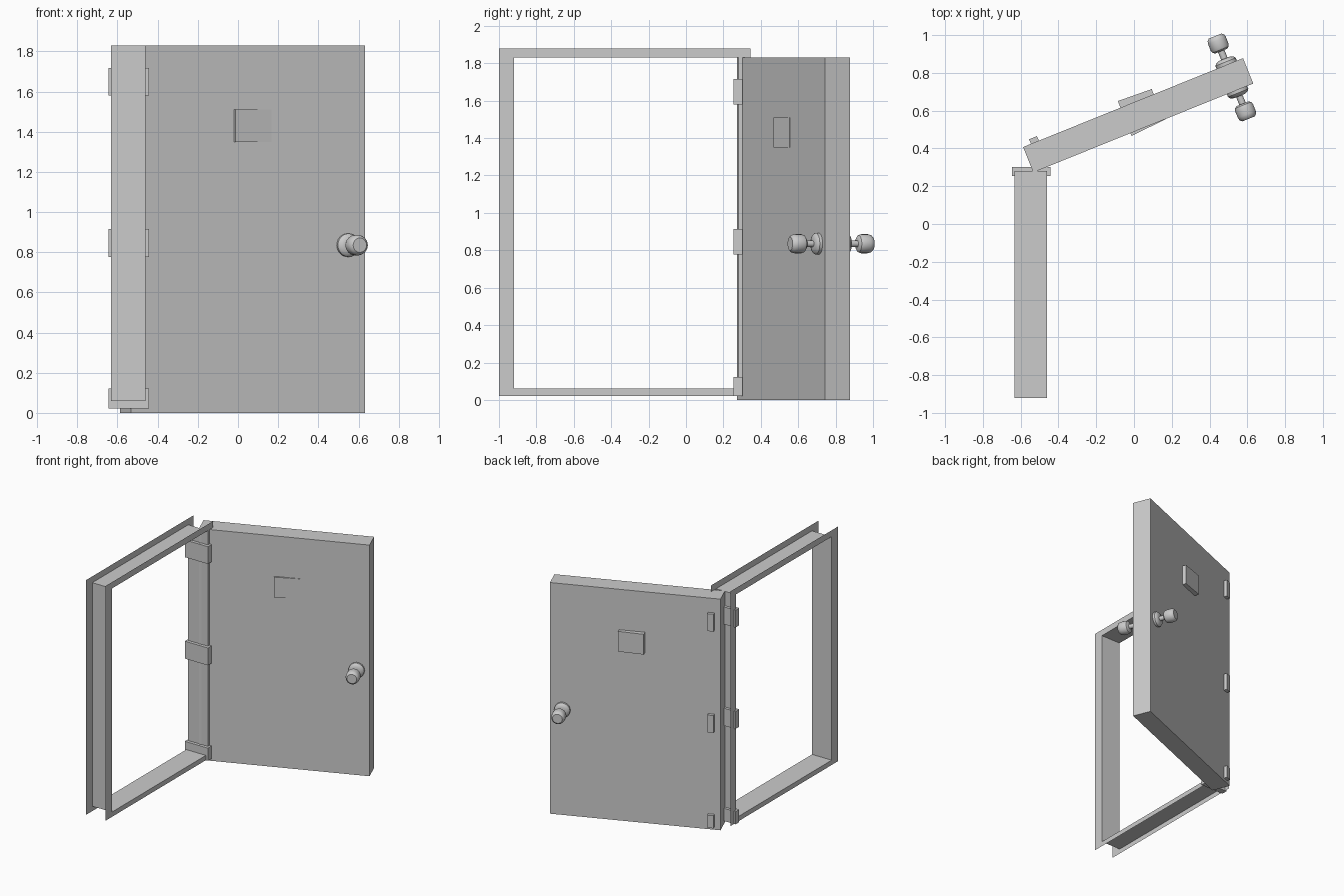
import bpy, bmesh, math
from mathutils import Matrix, Vector

cube = bpy.data.objects.get("Cube")
if cube:
    bpy.data.objects.remove(cube)

grey = bpy.data.materials.new("plain_grey")
grey.use_nodes = True
colour = (0.6, 0.6, 0.6, 1)
grey.diffuse_color = colour
grey.node_tree.nodes["Principled BSDF"].inputs["Base Color"].default_value = colour

ANGLE = math.radians(22)
HINGE_HEIGHTS = [(0.022, 0.122), (0.777, 0.915), (1.58, 1.717)]
# Door space: x along the width from the hinge, y through the thickness
DOOR = Matrix.Translation((-0.533, 0.273, 0)) @ Matrix.Rotation(ANGLE, 4, 'Z')
WIDTH, DEPTH, HEIGHT = 1.256, 0.145, 1.83


def finish(name, bm, matrix=Matrix()):
    bmesh.ops.recalc_face_normals(bm, faces=bm.faces)
    mesh = bpy.data.meshes.new(name)
    bm.to_mesh(mesh)
    bm.free()
    mesh.materials.append(grey)
    obj = bpy.data.objects.new(name, mesh)
    obj.matrix_world = matrix
    bpy.context.collection.objects.link(obj)
    return obj


def box(name, low, high, matrix=Matrix()):
    low, high = Vector(low), Vector(high)
    bm = bmesh.new()
    bmesh.ops.create_cube(bm, size=1)
    bmesh.ops.scale(bm, vec=high - low, verts=bm.verts)
    bmesh.ops.translate(bm, vec=(low + high) / 2, verts=bm.verts)
    return finish(name, bm, matrix)


def lathe(name, profile, matrix):
    """Spin (radius, height) points about z."""
    bm = bmesh.new()
    verts = [bm.verts.new((r, 0, z)) for r, z in profile]
    edges = [bm.edges.new(pair) for pair in zip(verts, verts[1:])]
    bmesh.ops.spin(bm, geom=verts + edges, cent=(0, 0, 0), axis=(0, 0, 1),
                   angle=math.tau, steps=24)
    bmesh.ops.remove_doubles(bm, verts=bm.verts, dist=1e-4)
    obj = finish(name, bm, matrix)
    bpy.ops.object.select_all(action='DESELECT')
    obj.select_set(True)
    bpy.context.view_layer.objects.active = obj
    bpy.ops.object.shade_smooth_by_angle(angle=math.radians(35))


# Sheet-metal channel frame: flange, web, flange
bm = bmesh.new()
outer = (-1.0, 0.345, 0.022, 1.88)
inner = (-0.92, 0.28, 0.06, 1.83)
loops = []
for x, (y0, y1, z0, z1) in ((-0.632, outer), (-0.632, inner),
                            (-0.46, inner), (-0.46, outer)):
    loops.append([bm.verts.new((x, y, z)) for y, z in
                  ((y0, z0), (y1, z0), (y1, z1), (y0, z1))])
for a, b in zip(loops, loops[1:]):
    for i in range(4):
        j = (i + 1) % 4
        bm.faces.new((a[i], a[j], b[j], b[i]))
finish("door_frame", bm)

# Door leaf
box("door_leaf", (0, 0, 0), (WIDTH, DEPTH, HEIGHT), DOOR)

# Hinges: a block on the post and a tab on the back of the leaf
for i, (z0, z1) in enumerate(HINGE_HEIGHTS):
    box(f"frame_hinge_{i + 1}", (-0.645, 0.255, z0), (-0.442, 0.302, z1))
    box(f"leaf_hinge_{i + 1}", (0.045, DEPTH - 0.02, z0),
        (0.09, DEPTH + 0.026, z1), DOOR)

# Viewing hatch, standing slightly askew on both faces
back = Matrix.Translation((-0.085, 0.651, 0)) @ Matrix.Rotation(math.radians(19.5), 4, 'Z')
box("hatch_back", (0, -0.07, 1.35), (0.19, 0, 1.51), back)
front = Matrix.Translation((-0.012, 0.467, 0)) @ Matrix.Rotation(math.radians(26), 4, 'Z')
box("hatch_front", (0, 0, 1.35), (0.2, 0.05, 1.51), front)

# Knobs on both faces: rosette, stem and rounded handle
rosette = [(0, -0.01), (0.058, -0.01), (0.058, 0.016), (0.05, 0.027), (0.03, 0.034), (0, 0.034)]
stem = [(0, 0.03), (0.018, 0.03), (0.018, 0.09), (0, 0.09)]
handle = [(0, 0.078), (0.034, 0.078), (0.046, 0.086), (0.051, 0.1), (0.051, 0.138),
          (0.047, 0.154), (0.036, 0.164), (0, 0.164)]
for side, y, turn in (("front", 0, 90), ("back", DEPTH, -90)):
    place = DOOR @ Matrix.Translation((1.163, y, 0.835)) @ Matrix.Rotation(math.radians(turn), 4, 'X')
    for part, profile in (("rosette", rosette), ("stem", stem), ("handle", handle)):
        lathe(f"{side}_knob_{part}", profile, place)
